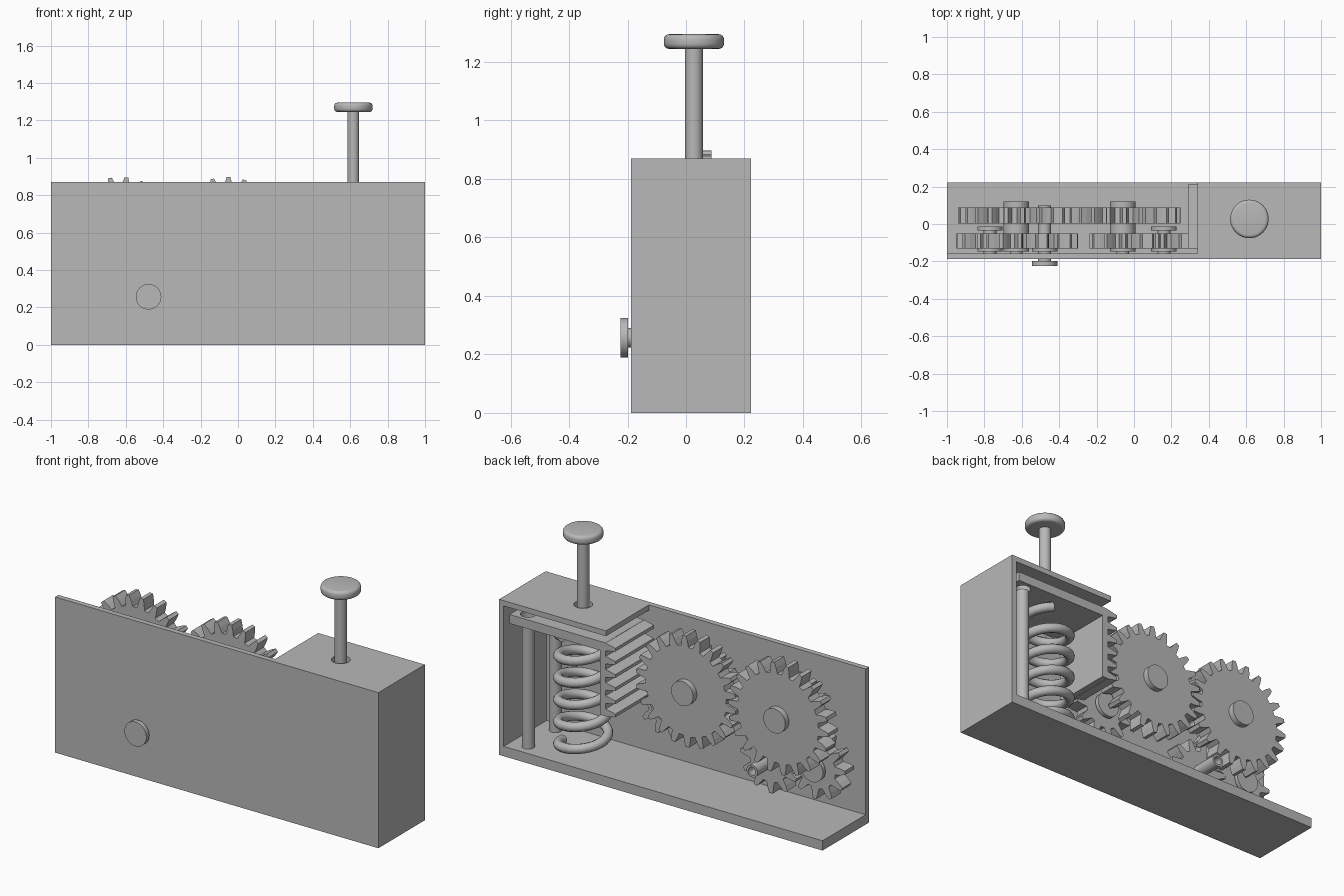
import bpy, bmesh, math
from mathutils import Matrix, Vector

cube = bpy.data.objects.get("Cube")
if cube:
    bpy.data.objects.remove(cube, do_unlink=True)

grey = bpy.data.materials.new("plain_grey")
grey.use_nodes = True
COLOUR = (0.48, 0.48, 0.48, 1)
grey.diffuse_color = COLOUR
grey.node_tree.nodes["Principled BSDF"].inputs["Base Color"].default_value = COLOUR


def finish(name, bm):
    bmesh.ops.recalc_face_normals(bm, faces=bm.faces)
    mesh = bpy.data.meshes.new(name)
    bm.to_mesh(mesh)
    bm.free()
    obj = bpy.data.objects.new(name, mesh)
    bpy.context.collection.objects.link(obj)
    mesh.materials.append(grey)
    return obj


def select(obj):
    bpy.ops.object.select_all(action='DESELECT')
    obj.select_set(True)
    bpy.context.view_layer.objects.active = obj


def smooth(obj):
    select(obj)
    bpy.ops.object.shade_smooth_by_angle(angle=math.radians(35))


def box(name, x, y, z):
    bm = bmesh.new()
    bmesh.ops.create_cube(bm, size=1)
    for v in bm.verts:
        v.co = Vector(r[0] + (c + 0.5) * (r[1] - r[0]) for c, r in zip(v.co, (x, y, z)))
    return finish(name, bm)


def extrude_y(name, points, y0, y1):
    """Extrude an outline in the xz plane along y."""
    bm = bmesh.new()
    face = bm.faces.new([bm.verts.new((px, y0, pz)) for px, pz in points])
    new = bmesh.ops.extrude_face_region(bm, geom=[face])["geom"]
    bmesh.ops.translate(bm, vec=(0, y1 - y0, 0),
                        verts=[g for g in new if isinstance(g, bmesh.types.BMVert)])
    return finish(name, bm)


def rod(name, start, end, radius, bevel=0):
    a, b = Vector(start), Vector(end)
    bm = bmesh.new()
    place = Matrix.Translation((a + b) / 2) @ (b - a).to_track_quat('Z', 'Y').to_matrix().to_4x4()
    bmesh.ops.create_cone(bm, cap_ends=True, segments=40, radius1=radius, radius2=radius,
                          depth=(b - a).length, matrix=place)
    if bevel:
        rims = [e for e in bm.edges if any(len(f.verts) > 4 for f in e.link_faces)]
        bmesh.ops.bevel(bm, geom=rims, offset=bevel, segments=4, profile=0.5, affect='EDGES')
    obj = finish(name, bm)
    smooth(obj)
    return obj


def axle(name, x, z, y0, y1, radius):
    return rod(name, (x, y0, z), (x, y1, z), radius)


def drill(obj, start, end, radius):
    cutter = rod("hole_cutter", start, end, radius)
    cutter.hide_render = True
    mod = obj.modifiers.new("hole", 'BOOLEAN')
    mod.object = cutter
    mod.operation = 'DIFFERENCE'
    mod.solver = 'EXACT'
    select(obj)
    bpy.ops.object.modifier_apply(modifier=mod.name)
    bpy.data.objects.remove(cutter, do_unlink=True)
    smooth(obj)


def gear(name, x, z, y0, y1, teeth, outer, phase):
    """Spur gear with tapered teeth; phase is the angle of one tooth."""
    root, mid = outer - 0.06, outer - 0.028
    points = []
    for i in range(teeth):
        a = phase + i * math.tau / teeth
        for r, half in ((root, -0.023), (mid, -0.018), (outer, -0.01),
                        (outer, 0.01), (mid, 0.018), (root, 0.023)):
            t = a + half / r
            points.append((x + r * math.cos(t), z + r * math.sin(t)))
    return extrude_y(name, points, y0, y1)


# Case: front panel, floor, side wall and roof over the plunger
FRONT, INNER, BACK = -0.188, -0.158, 0.222
box("front_panel", (-1, 1), (FRONT, INNER), (0, 0.87))
box("floor", (-1, 1), (INNER, BACK), (0, 0.055))
box("side_wall", (0.972, 1), (INNER, BACK), (0.055, 0.87))
roof = box("roof", (0.34, 0.972), (INNER, BACK), (0.84, 0.87))

# Plunger
PX, PY = 0.617, 0.027
drill(roof, (PX, PY, 0.8), (PX, PY, 0.9), 0.048)
rod("plunger_shaft", (PX, PY, 0.79), (PX, PY, 1.25), 0.031)
rod("plunger_button", (PX, PY, 1.245), (PX, PY, 1.295), 0.103, bevel=0.018)

# Sliding plate, toothed rack and guide rods
SLIDE_Y = (-0.131, 0.21)
slider = box("slider_plate", (0.35, 0.945), SLIDE_Y, (0.745, 0.795))
for i, y in enumerate((0.15, -0.09)):
    drill(slider, (0.87, y, 0.7), (0.87, y, 0.85), 0.04)
    rod(f"guide_rod_{i + 1}", (0.87, y, 0.05), (0.87, y, 0.73), 0.033)
box("rack_plate", (0.35, 0.385), SLIDE_Y, (0.385, 0.745))
for i in range(6):
    z = 0.772 - i * 0.0735
    extrude_y(f"rack_tooth_{i + 1}",
              [(0.352, z - 0.022), (0.29, z - 0.009), (0.29, z + 0.009), (0.352, z + 0.022)],
              *SLIDE_Y)

# Coil spring
TURNS, STEPS = 5.2, 26
curve = bpy.data.curves.new("spring", 'CURVE')
curve.dimensions = '3D'
curve.bevel_depth = 0.026
curve.bevel_resolution = 3
curve.use_fill_caps = True
path = curve.splines.new('POLY')
count = int(TURNS * STEPS)
path.points.add(count)
for i, p in enumerate(path.points):
    a = i * math.tau / STEPS
    p.co = (PX + 0.127 * math.cos(a), PY + 0.127 * math.sin(a), 0.08 + 0.64 * i / count, 1)
path.use_smooth = True
curve.materials.append(grey)
spring = bpy.data.objects.new("spring", curve)
bpy.context.collection.objects.link(spring)
select(spring)
bpy.ops.object.convert(target='MESH')

# Gear train
BACK_ROW, FRONT_ROW = (0.002, 0.087), (-0.131, -0.051)
SMALL, BIG, HUB, PIN = 0.178, 0.31, 0.068, 0.034
STEP = math.tau / 11


def meshed(a, b, phase):
    """Phase for a small gear at b that meshes with one at a."""
    t = math.atan2(b[1] - a[1], b[0] - a[0])
    return 2 * t + math.pi + STEP / 2 - phase


drive, follow = (-0.06, 0.587), (-0.63, 0.587)
rack_pinion, idler, output = (0.16, 0.40), (-0.77, 0.30), (-0.478, 0.257)
drive_phase, follow_phase = math.radians(88.3), math.radians(83.8)
idler_phase = meshed(follow, idler, follow_phase)

for name, c, phase in (("drive", drive, drive_phase), ("follower", follow, follow_phase)):
    gear(name + "_large_gear", *c, *BACK_ROW, 22, BIG, phase)
    gear(name + "_small_gear", *c, *FRONT_ROW, 11, SMALL, phase)
    axle(name + "_cap", *c, 0.087, 0.12, HUB)
    axle(name + "_hub", *c, -0.051, 0.002, HUB)

for name, c, phase in (("rack_pinion", rack_pinion, meshed(drive, rack_pinion, drive_phase)),
                       ("idler", idler, idler_phase)):
    gear(name + "_gear", *c, *FRONT_ROW, 11, SMALL, phase)
    axle(name + "_neck", *c, -0.051, -0.035, PIN)
    axle(name + "_cap", *c, -0.035, -0.013, HUB)

for name, c in (("drive", drive), ("follower", follow), ("rack_pinion", rack_pinion),
                ("idler", idler), ("output", output)):
    axle(name + "_spacer", *c, -0.147, -0.131, HUB)
    axle(name + "_pin", *c, INNER, -0.14, PIN)

# Output shaft with hollow rear end and front knob
gear("output_gear", *output, *FRONT_ROW, 11, SMALL, meshed(idler, output, idler_phase))
shaft = axle("output_shaft", *output, -0.202, 0.099, PIN)
drill(shaft, (output[0], 0.0, output[1]), (output[0], 0.15, output[1]), 0.022)
axle("output_knob", *output, -0.224, -0.198, HUB)
